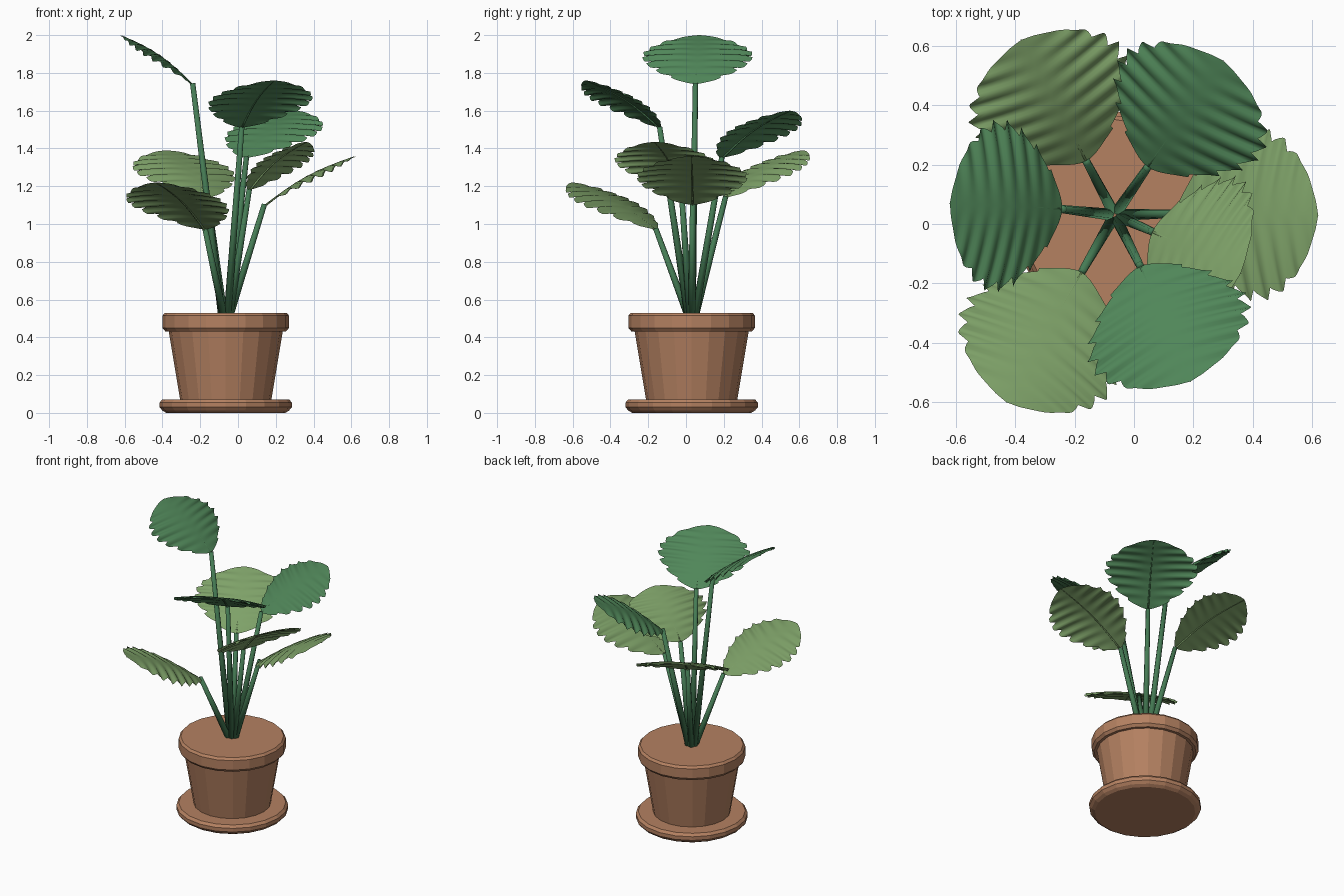
import bpy, bmesh, math
from mathutils import Vector

if "Cube" in bpy.data.objects:
    bpy.data.objects.remove(bpy.data.objects["Cube"])

CX, CY = -0.065, 0.03
SIDES = 20


def material(name, rgb):
    m = bpy.data.materials.new(name)
    m.diffuse_color = (*rgb, 1)
    m.use_nodes = True
    m.node_tree.nodes["Principled BSDF"].inputs["Base Color"].default_value = m.diffuse_color
    return m


CLAY = material("terracotta", (0.46, 0.22, 0.12))
STEM = material("stem_green", (0.06, 0.20, 0.09))
DARK = material("leaf_dark_green", (0.08, 0.24, 0.10))
LIGHT = material("leaf_light_green", (0.21, 0.36, 0.14))


def finish(name, bm, mat, smooth=False):
    me = bpy.data.meshes.new(name)
    bm.to_mesh(me)
    bm.free()
    ob = bpy.data.objects.new(name, me)
    bpy.context.collection.objects.link(ob)
    me.materials.append(mat)
    for p in me.polygons:
        p.use_smooth = smooth
    return ob


def lathe(name, profile, mat):
    """Turn a (radius, z) profile round the pot axis and cap both ends."""
    bm = bmesh.new()
    rings = []
    for r, z in profile:
        rings.append([bm.verts.new((CX + r * math.cos(2 * math.pi * i / SIDES),
                                    CY + r * math.sin(2 * math.pi * i / SIDES), z))
                      for i in range(SIDES)])
    for a, b in zip(rings, rings[1:]):
        for i in range(SIDES):
            j = (i + 1) % SIDES
            bm.faces.new((a[i], a[j], b[j], b[i]))
    bm.faces.new(rings[0][::-1])
    bm.faces.new(rings[-1])
    return finish(name, bm, mat)


def tube(name, points, radii, sides, mat):
    """Tapered tube through a list of points."""
    bm = bmesh.new()
    d = (points[-1] - points[0]).normalized()
    u = d.orthogonal().normalized()
    v = d.cross(u)
    rings = []
    for p, r in zip(points, radii):
        rings.append([bm.verts.new(p + r * (u * math.cos(2 * math.pi * i / sides)
                                            + v * math.sin(2 * math.pi * i / sides)))
                      for i in range(sides)])
    for a, b in zip(rings, rings[1:]):
        for i in range(sides):
            j = (i + 1) % sides
            bm.faces.new((a[i], a[j], b[j], b[i]))
    bm.faces.new(rings[0][::-1])
    bm.faces.new(rings[-1])
    return finish(name, bm, mat, True)


ROWS, COLS, TOOTH = 50, 16, 6


def leaf(name, base, tip, half_width, mat):
    """Broad rippled leaf with forward-pointing lobes, arched along its midrib."""
    axis = tip - base
    length = axis.length
    f = axis.normalized()
    side = Vector((0, 0, 1)).cross(f).normalized()
    up = f.cross(side)

    def arch(t):
        return 0.028 * math.sin(math.pi * t)

    bm = bmesh.new()
    grid = []
    for i in range(ROWS + 1):
        t = i / ROWS
        w = half_width * max(math.sin(math.pi * t), 0.0) ** 0.7 + 0.004
        lobe = (i % TOOTH) / (TOOTH - 1)
        if i < 42:
            w *= 1 - 0.13 * (1 - lobe) ** 1.5
        ripple = 0.011 * math.cos(2 * math.pi * i / TOOTH) * math.sin(math.pi * t)
        row = []
        for j in range(COLS + 1):
            s = 2 * j / COLS - 1
            along = t + 0.08 * abs(s) * math.sin(math.pi * t)
            h = arch(along) - 0.03 * s * s * math.sin(math.pi * t) + ripple * abs(s)
            row.append(bm.verts.new(base + f * (along * length) + side * (s * w) + up * h))
        grid.append(row)
    for a, b in zip(grid, grid[1:]):
        for j in range(COLS):
            bm.faces.new((a[j + 1], a[j], b[j], b[j + 1]))
    bmesh.ops.recalc_face_normals(bm, faces=bm.faces)
    if sum((fc.normal.dot(up) for fc in bm.faces)) < 0:
        bmesh.ops.reverse_faces(bm, faces=bm.faces)
    finish(name, bm, mat, True)

    # midrib under the blade
    pts = [base + f * (k / 8 * length) + up * (arch(k / 8) - 0.004) for k in range(9)]
    tube(name + "_midrib", pts, [0.006 * (1 - 0.8 * k / 8) for k in range(9)], 5, mat)


# saucer and pot with its collar and filled top
lathe("saucer", [(0.315, 0.0), (0.335, 0.012), (0.35, 0.03), (0.35, 0.055),
                 (0.335, 0.072)], CLAY)
lathe("pot_body", [(0.24, 0.06), (0.305, 0.45)], CLAY)
lathe("pot_rim", [(0.30, 0.432), (0.32, 0.432), (0.335, 0.45), (0.335, 0.515),
                  (0.322, 0.53)], CLAY)

# leaf base, leaf tip, half width, colour
LEAVES = [
    ((-0.24, 0.05, 1.74), (-0.62, 0.07, 2.00), 0.29, DARK),
    ((0.045, 0.19, 1.35), (0.30, 0.55, 1.60), 0.29, DARK),
    ((-0.16, 0.21, 1.14), (-0.38, 0.62, 1.39), 0.29, LIGHT),
    ((-0.175, -0.16, 0.97), (-0.43, -0.60, 1.22), 0.29, LIGHT),
    ((0.02, -0.14, 1.51), (0.19, -0.53, 1.76), 0.29, DARK),
    ((0.14, 0.035, 1.10), (0.62, 0.03, 1.36), 0.29, LIGHT),
    ((0.06, -0.025, 1.18), (0.36, -0.165, 1.435), 0.29, LIGHT),
]

for n, (b, t, w, mat) in enumerate(LEAVES, 1):
    b, t = Vector(b), Vector(t)
    out = Vector((b.x - CX, b.y - CY, 0)).normalized()
    root = Vector((CX, CY, 0.51)) + out * 0.02
    tube(f"stem_{n}", [root, b + Vector((0, 0, 0.005))], [0.020, 0.014], 8, STEM)
    leaf(f"leaf_{n}", b, t, w, mat)
